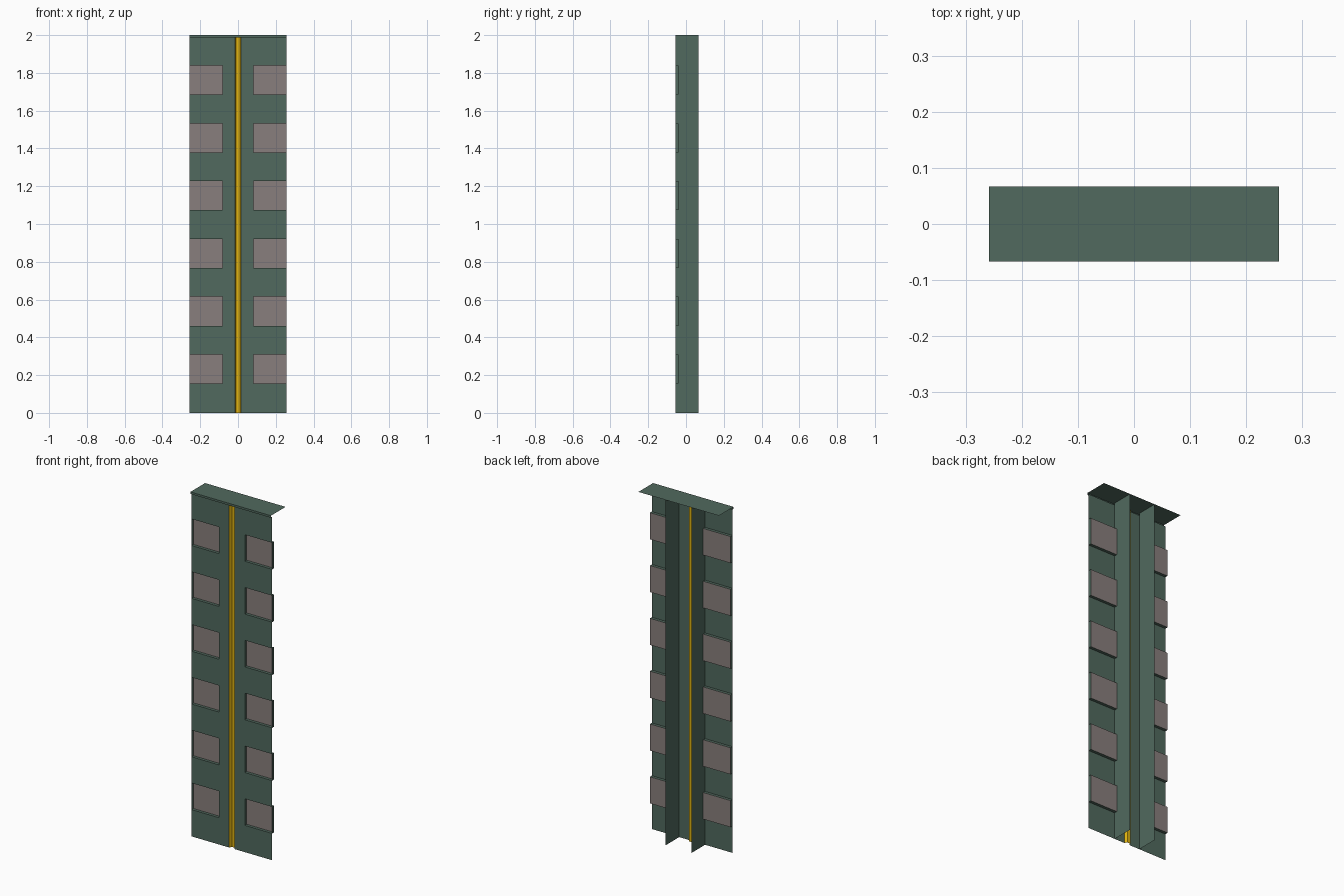
import bpy, bmesh
from mathutils import Vector

if "Cube" in bpy.data.objects:
    bpy.data.objects.remove(bpy.data.objects["Cube"])

W, TOP = 0.258, 2.0            # half width, height
INNER = 0.083                  # inner edge of pockets and position of fins
FRONT, POCKET, BACK = -0.056, -0.039, 0.067
LIP = 1.988                    # underside of the cap lip
GROOVE = 0.017


def material(name, rgb):
    m = bpy.data.materials.new(name)
    m.diffuse_color = (*rgb, 1)
    m.use_nodes = True
    m.node_tree.nodes["Principled BSDF"].inputs["Base Color"].default_value = m.diffuse_color
    return m


green = material("dark_green", (0.082, 0.142, 0.112))
brown = material("warm_grey", (0.247, 0.212, 0.205))
gold = material("gold", (0.75, 0.45, 0.005))


def sheet(name, quads, mat, facing, mirror=False):
    """Thin surface from four-cornered faces, facing a given direction."""
    bm = bmesh.new()
    for q in quads:
        bm.faces.new([bm.verts.new(p) for p in q])
    bmesh.ops.remove_doubles(bm, verts=bm.verts, dist=1e-5)
    bmesh.ops.recalc_face_normals(bm, faces=bm.faces)
    bm.normal_update()
    if sum(f.normal.dot(Vector(facing)) * f.calc_area() for f in bm.faces) < 0:
        bmesh.ops.reverse_faces(bm, faces=bm.faces)
    me = bpy.data.meshes.new(name)
    bm.to_mesh(me)
    bm.free()
    me.materials.append(mat)
    ob = bpy.data.objects.new(name, me)
    bpy.context.collection.objects.link(ob)
    if mirror:
        ob.modifiers.new("mirror", 'MIRROR')
    return ob


def upright(x0, x1, y, z0, z1):
    return [(x0, y, z0), (x1, y, z0), (x1, y, z1), (x0, y, z1)]


def swept_x(profile):
    """Faces along x from a y,z profile."""
    return [[(-W, *a), (W, *a), (W, *b), (-W, *b)]
            for a, b in zip(profile, profile[1:])]


# Front panel: strips between pockets, plus the pocket walls
levels = [0]
for i in range(6):
    levels += [0.155 + 0.306 * i, 0.309 + 0.306 * i]
levels.append(LIP)
panel, pads = [], []
for i, (z0, z1) in enumerate(zip(levels, levels[1:])):
    panel.append(upright(GROOVE, INNER, FRONT, z0, z1))
    if i % 2 == 0:
        panel.append(upright(INNER, W, FRONT, z0, z1))
        continue
    pads.append(upright(INNER, W, POCKET, z0, z1))
    for z in (z0, z1):
        panel.append([(INNER, FRONT, z), (W, FRONT, z), (W, POCKET, z), (INNER, POCKET, z)])
    for x in (INNER, W):
        panel.append([(x, FRONT, z0), (x, POCKET, z0), (x, POCKET, z1), (x, FRONT, z1)])
sheet("front_panel", panel, green, (0, -1, 0), True)
sheet("pocket_pads", pads, brown, (0, -1, 0), True)

# Gold channel sunk into the centre line
pts = [(-GROOVE, FRONT), (-0.01, -0.042), (0.01, -0.042), (GROOVE, FRONT)]
sheet("centre_channel",
      [[(*a, 0), (*b, 0), (*b, LIP), (*a, LIP)] for a, b in zip(pts, pts[1:])],
      gold, (0, -1, 0))

# Rear stiffening fins
sheet("rear_fins",
      [[(INNER, FRONT, 0), (INNER, BACK, 0), (INNER, BACK, TOP), (INNER, FRONT, TOP)]],
      green, (1, 0, 0), True)

# Top cap with a small front lip
sheet("top_cap",
      swept_x([(FRONT, LIP), (-0.067, LIP), (-0.067, TOP), (BACK, TOP)]),
      green, (0, 0, 1))
